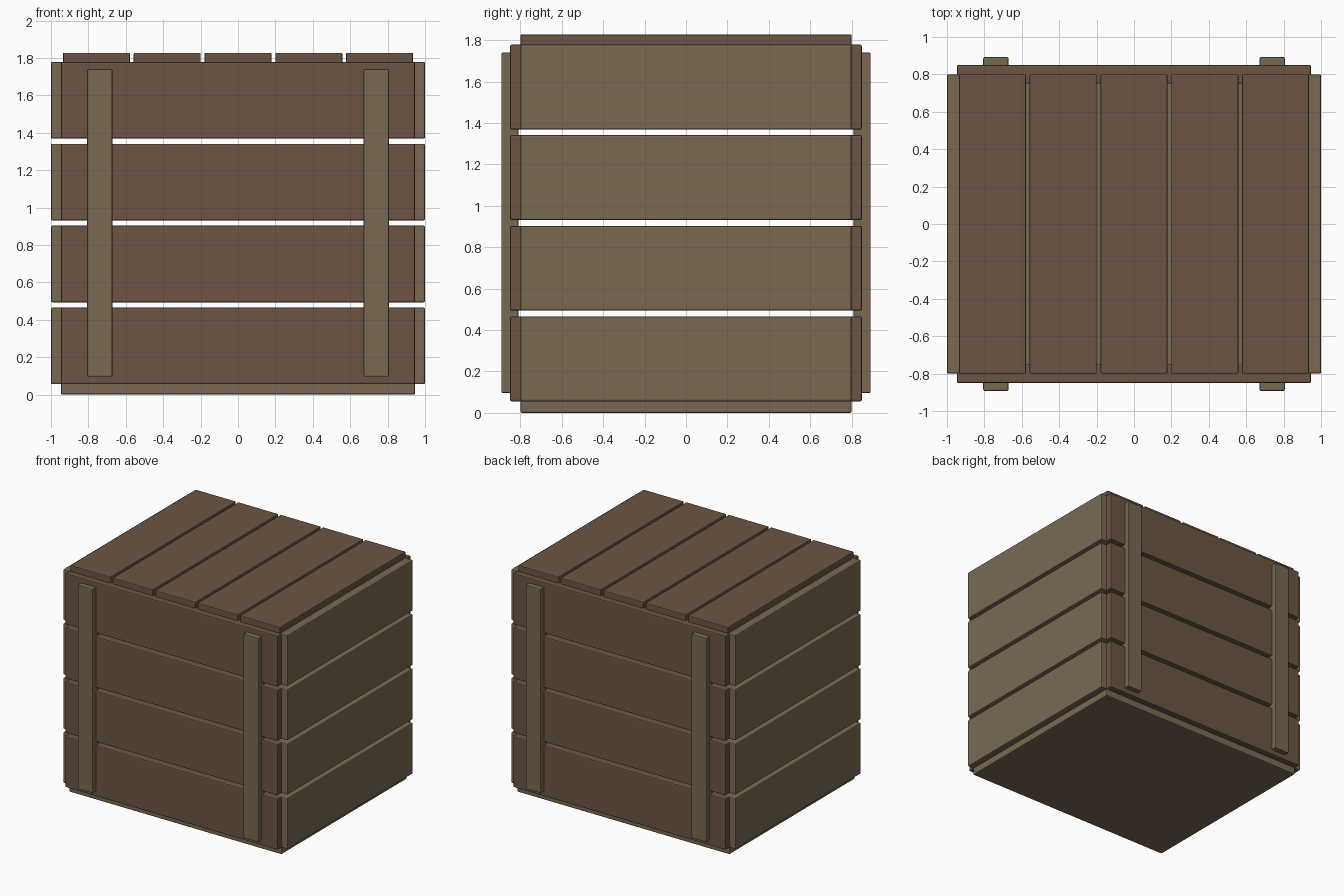
import bpy

if "Cube" in bpy.data.objects:
    bpy.data.objects.remove(bpy.data.objects["Cube"])


def material(name, rgb):
    m = bpy.data.materials.new(name)
    m.diffuse_color = (*rgb, 1)
    m.use_nodes = True
    m.node_tree.nodes["Principled BSDF"].inputs["Base Color"].default_value = m.diffuse_color
    return m


BROWN = material("brown_wood", (0.15, 0.09, 0.056))
OLIVE = material("olive_wood", (0.19, 0.142, 0.086))


def board(name, x, y, z, mat, bevel=0.008):
    """Bevelled box from (min, max) ranges on each axis."""
    ranges = (x, y, z)
    bpy.ops.mesh.primitive_cube_add(size=1, location=[(a + b) / 2 for a, b in ranges])
    ob = bpy.context.object
    ob.name = name
    ob.scale = [b - a for a, b in ranges]
    bpy.ops.object.transform_apply(location=False, rotation=False, scale=True)
    mod = ob.modifiers.new("Bevel", "BEVEL")
    mod.width = bevel
    mod.segments = 2
    ob.data.materials.append(mat)
    return ob


def mirrored(lo, hi, sign):
    return tuple(sorted((lo * sign, hi * sign)))


# floor panel
board("floor", (-0.947, 0.947), (-0.8, 0.8), (0, 0.105), OLIVE)

# four rows of wall planks on all sides
for row in range(4):
    z0 = 0.056 + row * 0.4377
    z = (z0, z0 + 0.41)
    for side, label in ((-1, "front"), (1, "back")):
        board(f"{label}_plank_{row + 1}", (-0.947, 0.947), mirrored(0.75, 0.85, side), z, BROWN)
    for side, label in ((-1, "left"), (1, "right")):
        board(f"{label}_plank_{row + 1}", mirrored(0.895, 1.0, side), (-0.8, 0.8), z, OLIVE)

# five lid planks
for i in range(5):
    cx = (i - 2) * 0.3785
    board(f"lid_plank_{i + 1}", (cx - 0.179, cx + 0.179), (-0.8, 0.8), (1.728, 1.828), BROWN, 0.006)

# upright battens on the front and back
for sy, face in ((-1, "front"), (1, "back")):
    for sx, side in ((-1, "left"), (1, "right")):
        board(f"{face}_{side}_batten", mirrored(0.672, 0.806, sx),
              mirrored(0.81, 0.892, sy), (0.096, 1.74), OLIVE, 0.006)
